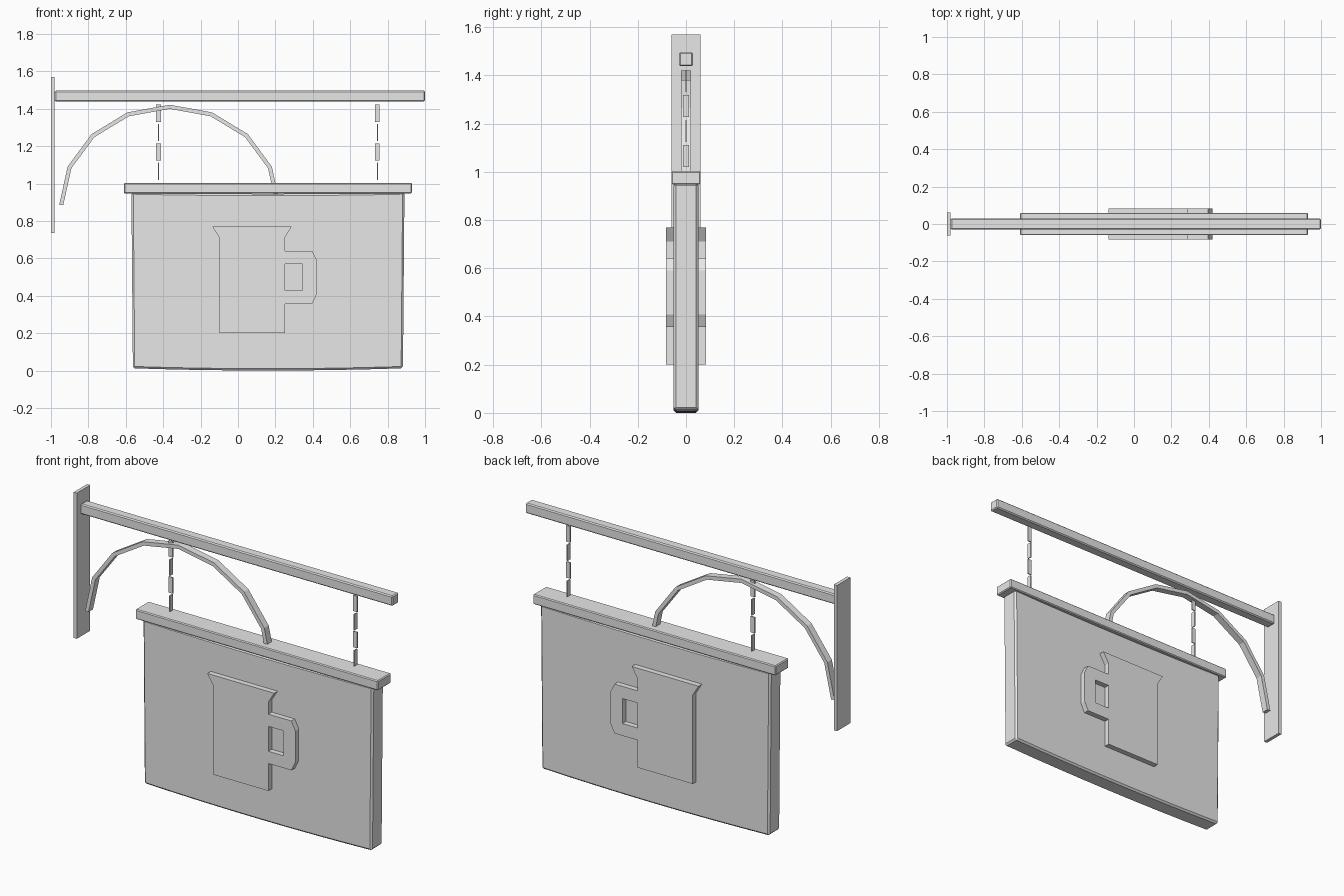
import bpy, bmesh
from math import cos, sin, pi

cube = bpy.data.objects.get("Cube")
if cube:
    bpy.data.objects.remove(cube, do_unlink=True)

grey = bpy.data.materials.new("plain_grey")
grey.use_nodes = True
grey.diffuse_color = (0.8, 0.8, 0.8, 1)
grey.node_tree.nodes["Principled BSDF"].inputs["Base Color"].default_value = (0.8, 0.8, 0.8, 1)


def slab(name, outlines, half, bevel=0):
    """Extrude adjoining x-z outlines through y from -half to half."""
    bm = bmesh.new()
    for pts in outlines:
        bm.faces.new([bm.verts.new((x, -half, z)) for x, z in pts])
    bmesh.ops.remove_doubles(bm, verts=bm.verts[:], dist=0.0005)
    ext = bmesh.ops.extrude_face_region(bm, geom=bm.faces[:], use_keep_orig=True)
    moved = [v for v in ext["geom"] if isinstance(v, bmesh.types.BMVert)]
    bmesh.ops.translate(bm, verts=moved, vec=(0, 2 * half, 0))
    bmesh.ops.recalc_face_normals(bm, faces=bm.faces[:])
    mesh = bpy.data.meshes.new(name)
    bm.to_mesh(mesh)
    bm.free()
    mesh.materials.append(grey)
    obj = bpy.data.objects.new(name, mesh)
    bpy.context.collection.objects.link(obj)
    if bevel:
        mod = obj.modifiers.new("edge_bevel", "BEVEL")
        mod.width = bevel
        mod.segments = 1
        mod.limit_method = "ANGLE"
    return obj


def box(name, x0, x1, z0, z1, half, bevel=0):
    return slab(name, [[(x0, z0), (x1, z0), (x1, z1), (x0, z1)]], half, bevel)


# Wall plate, beam and the cap of the sign
box("wall_plate", -1, -0.98, 0.735, 1.57, 0.061)
box("beam", -0.98, 1, 1.438, 1.496, 0.029, 0.006)
box("sign_cap", -0.61, 0.93, 0.947, 1.003, 0.06, 0.005)

# Sign board, with gently sagging top and bottom edges
steps = [i / 4 - 1 for i in range(9)]
bottom = [(0.16 + 0.722 * u, 0.012 * u * u) for u in steps]
top = [(0.16 + 0.73 * u, 0.945 + 0.008 * u * u) for u in reversed(steps)]
slab("sign_board", [bottom + top], 0.051, 0.01)

# Raised jug emblem on both sides, with a handle around a hole
body = [(-0.1, 0.2), (0.25, 0.2), (0.25, 0.357), (0.25, 0.427), (0.25, 0.57),
        (0.25, 0.64), (0.25, 0.71), (0.287, 0.77), (-0.137, 0.77), (-0.1, 0.71)]
handle = [(0.25, 0.357), (0.396, 0.357), (0.421, 0.408), (0.421, 0.59), (0.396, 0.64),
          (0.25, 0.64), (0.25, 0.57), (0.345, 0.57), (0.345, 0.427), (0.25, 0.427)]
slab("jug_emblem", [body, handle], 0.082)

# Arched brace
angles = [pi * i / 8 for i in range(9)]


def arc(offset):
    return [(-0.365 + (0.58 + offset) * cos(a), 0.885 + (0.525 + offset) * sin(a)) for a in angles]


slab("arched_brace", [arc(0.011) + arc(-0.011)[::-1]], 0.02)

# Hanging chains of flat links, turned alternately
for side, x in (("right", -0.425), ("left", 0.745)):
    for i in range(4):
        z = 1.376 - 0.1035 * i
        wide, deep = (0.0125, 0.003) if i % 2 == 0 else (0.003, 0.0125)
        box(f"{side}_chain_link_{i + 1}", x - wide, x + wide, z - 0.046, z + 0.046, deep)
